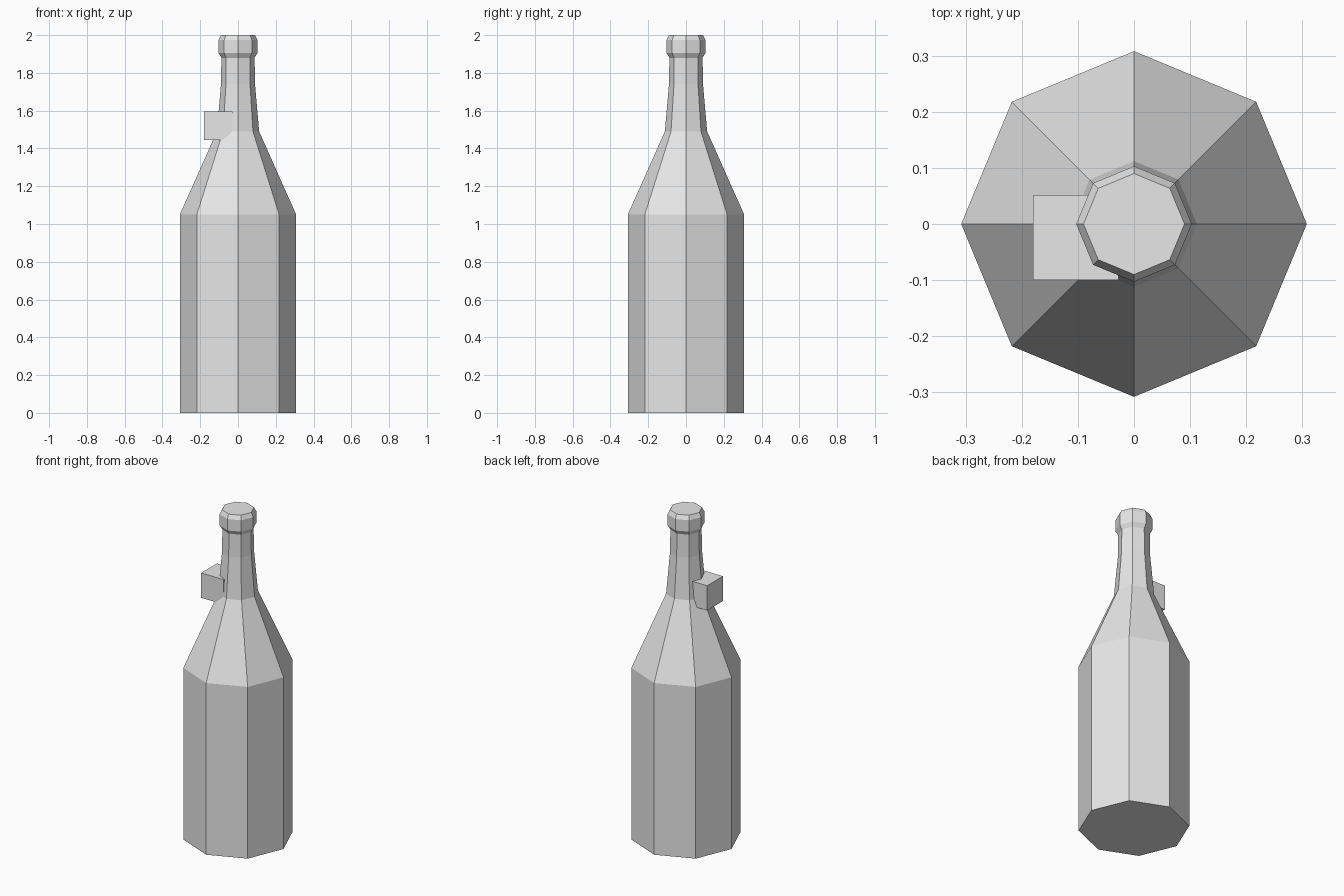
import bpy, bmesh, math

if "Cube" in bpy.data.objects:
    bpy.data.objects.remove(bpy.data.objects["Cube"])

# One plain grey for everything
grey = bpy.data.materials.new("light_grey")
grey.diffuse_color = (0.8, 0.8, 0.8, 1)
grey.use_nodes = True
grey.node_tree.nodes["Principled BSDF"].inputs["Base Color"].default_value = grey.diffuse_color


def finish(name, bm):
    bmesh.ops.recalc_face_normals(bm, faces=bm.faces)
    mesh = bpy.data.meshes.new(name)
    bm.to_mesh(mesh)
    bm.free()
    mesh.materials.append(grey)
    obj = bpy.data.objects.new(name, mesh)
    bpy.context.collection.objects.link(obj)
    return obj


def lathe(name, profile, sides):
    """Closed faceted solid of revolution from (radius, height) points."""
    bm = bmesh.new()
    rings = []
    for r, z in profile:
        rings.append([bm.verts.new((r * math.cos(2 * math.pi * i / sides),
                                    r * math.sin(2 * math.pi * i / sides), z))
                      for i in range(sides)])
    for a, b in zip(rings, rings[1:]):
        for i in range(sides):
            j = (i + 1) % sides
            bm.faces.new((a[i], a[j], b[j], b[i]))
    bm.faces.new(rings[0][::-1])
    bm.faces.new(rings[-1])
    return finish(name, bm)


# Eight-sided bottle: body, shoulder, neck and bevelled lip
lathe("bottle", [
    (0.308, 0.0), (0.308, 1.05),
    (0.112, 1.49), (0.09, 1.74), (0.088, 1.88),
    (0.103, 1.905), (0.103, 1.975), (0.09, 2.0),
], 8)

# Small cube stuck to the side of the neck
bm = bmesh.new()
bmesh.ops.create_cube(bm, size=0.152)
bmesh.ops.translate(bm, verts=bm.verts, vec=(-0.104, -0.024, 1.52))
finish("neck_block", bm)
